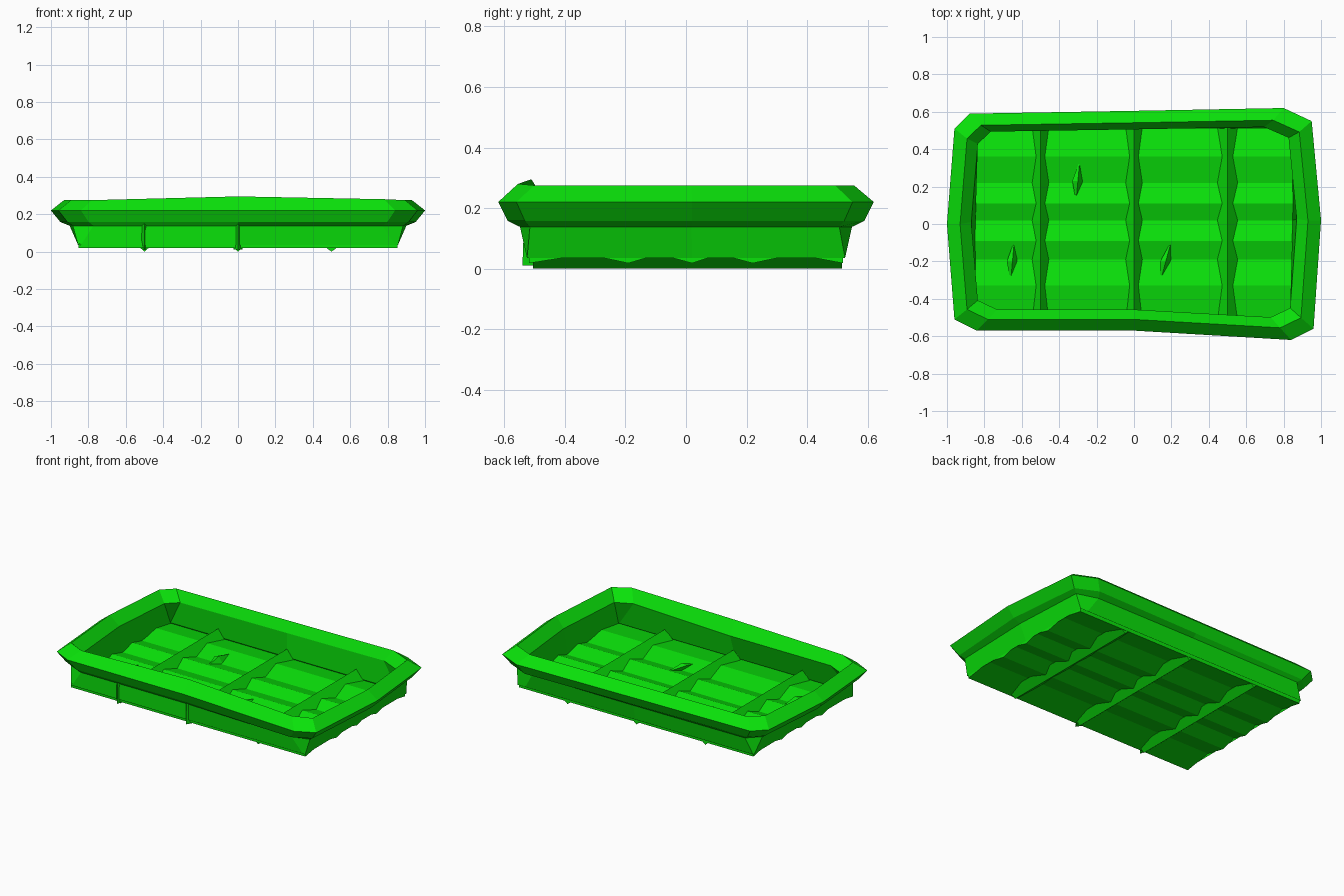
import bpy
import bmesh
from mathutils import Vector

cube = bpy.data.objects.get("Cube")
if cube:
    bpy.data.objects.remove(cube, do_unlink=True)

green = bpy.data.materials.new("bright green")
green.use_nodes = True
colour = (0.003, 0.76, 0.003, 1)
green.diffuse_color = colour
green.node_tree.nodes["Principled BSDF"].inputs["Base Color"].default_value = colour


def build(name, verts, faces):
    """Flat-shaded mesh object with outward normals."""
    bm = bmesh.new()
    points = [bm.verts.new(v) for v in verts]
    for face in faces:
        bm.faces.new([points[i] for i in face])
    bmesh.ops.recalc_face_normals(bm, faces=bm.faces)
    mesh = bpy.data.meshes.new(name)
    bm.to_mesh(mesh)
    bm.free()
    mesh.materials.append(green)
    obj = bpy.data.objects.new(name, mesh)
    bpy.context.collection.objects.link(obj)
    return obj


def loft(name, loops, closed=False):
    """Skin a series of loops; cap the ends, or join last to first."""
    n = len(loops[0])
    count = len(loops)
    verts = [p for loop in loops for p in loop]
    faces = []
    for k in range(count if closed else count - 1):
        nxt = (k + 1) % count
        for i in range(n):
            j = (i + 1) % n
            faces.append((k * n + i, k * n + j, nxt * n + j, nxt * n + i))
    if not closed:
        faces += [tuple(range(n)), tuple(range((count - 1) * n, count * n))]
    return build(name, verts, faces)


def spindle(name, a, b, side, up):
    """Pointed sliver running from a to b."""
    a, b, side, up = map(Vector, (a, b, side, up))
    mid = (a + b) / 2
    ring = [mid + side, mid + up, mid - side, mid - up]
    faces = [(end, 2 + i, 2 + (i + 1) % 4) for end in (0, 1) for i in range(4)]
    return build(name, [a, b] + ring, faces)


def clamp(value, limit):
    return max(-limit, min(limit, value))


# Rim: slightly crooked outline swept through a ridge-shaped profile
outline = [(-0.96, 0.51), (-0.88, 0.59), (0, 0.605), (0.8, 0.62), (0.95, 0.55),
           (1, 0.02), (0.96, -0.56), (0.84, -0.62), (0, -0.57),
           (-0.84, -0.57), (-0.96, -0.51), (-1, 0)]
# Scale in x, scale in y, shift in y, height: from the inner lip outwards
profile = [(0.87, 0.82, 0.01, 0.21), (0.93, 0.895, 0, 0.275),
           (1, 1, 0, 0.22), (0.95, 0.95, 0, 0.158)]
loops = [[Vector((x * sx, y * sy + shift, z)) for x, y in outline]
         for sx, sy, shift, z in profile]
loops[1][8].z += 0.02      # raised middle of the front lip
loops[1][7].z += 0.005

# Walls: narrow down to a sharp-cornered rectangle at the floor
for scale, half_x, half_y, z in ((0.92, 0.9, 0.548, 0.138), (1, 0.855, 0.525, 0.035),
                                 (1, 0.848, 0.51, 0.05)):
    loops.append([(clamp(x * scale, half_x), clamp(y * scale, half_y), z)
                  for x, y in outline])
loft("rim_and_walls", loops, closed=True)

# Corrugated floor: a folded sheet with valleys and ridges across the depth
rows = [0.518, 0.36, 0.22, 0.11, 0.02, -0.09, -0.19, -0.33, -0.518]
sheet = []
for i, y in enumerate(rows):
    z = 0.072 if i % 2 else 0.042
    sheet.append([(-0.852, y, z), (0.852, y, z),
                  (0.852, y, z - 0.024), (-0.852, y, z - 0.024)])
loft("corrugated_floor", sheet)

# Diamond-section ribs passing through the folds
for name, x, width in (("left_rib", 0.5, 0.056), ("middle_rib", 0, 0.046),
                       ("right_rib", -0.5, 0.046)):
    section = [(0, 0.105), (width, 0.04), (0, 0), (-width, 0.04)]
    loft(name, [[(x + dx, y, z) for dx, z in section] for y in (-0.505, 0.515)])

# Folds on the front wall where the ribs push through
for name, x, top, bottom in (("middle_fold", 0, 0.03, 0.025),
                             ("right_fold", -0.5, 0.042, 0.008)):
    loft(name, [[(x - w, -0.5, z), (x, y, z), (x + w, -0.5, z)]
                for w, y, z in ((top, -0.535, 0.15), (bottom, -0.54, 0.01))])

# Raised splinters on the floor
for i, (x, y, lean) in enumerate([(-0.3, 0.23, 0.01), (-0.65, -0.2, 0.01),
                                  (0.17, -0.2, 0.03)]):
    spindle("floor_splinter_%d" % (i + 1), (x - lean, y - 0.11, 0.05),
            (x + lean, y + 0.11, 0.06), (0.03, 0, -0.02), (0, 0, 0.03))
